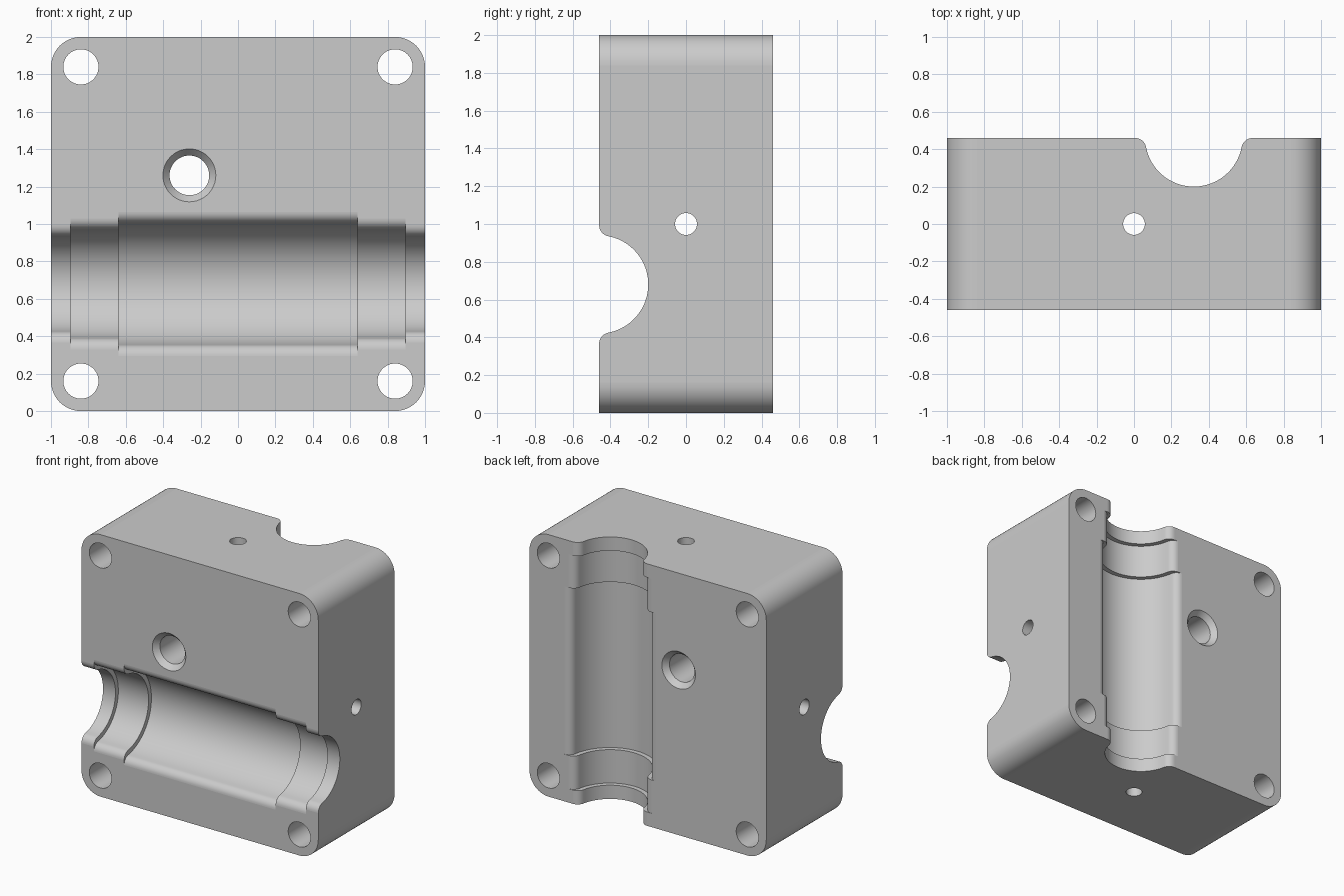
import bpy, bmesh
from math import sin, cos, atan2, pi, sqrt
from mathutils import Vector, Matrix

if "Cube" in bpy.data.objects:
    bpy.data.objects.remove(bpy.data.objects["Cube"])

X, Y, Z = Vector((1, 0, 0)), Vector((0, 1, 0)), Vector((0, 0, 1))
HALF_DEPTH = 0.46
LIP = 0.06

grey = bpy.data.materials.new("machined grey")
grey.use_nodes = True
colour = (0.6, 0.6, 0.6, 1)
grey.diffuse_color = colour
grey.node_tree.nodes["Principled BSDF"].inputs["Base Color"].default_value = colour


def prism(name, profile, half_length, centre, axes):
    """Extrude a 2D profile along the third axis, centred on a point."""
    across, depth, along = axes
    bm = bmesh.new()
    ends = []
    for s in (-half_length, half_length):
        ends.append([bm.verts.new(centre + across * a + depth * b + along * s)
                     for a, b in profile])
    low, high = ends
    bm.faces.new(low)
    bm.faces.new(high)
    n = len(profile)
    for i in range(n):
        j = (i + 1) % n
        bm.faces.new((low[i], low[j], high[j], high[i]))
    bmesh.ops.recalc_face_normals(bm, faces=bm.faces)
    mesh = bpy.data.meshes.new(name)
    bm.to_mesh(mesh)
    bm.free()
    mesh.materials.append(grey)
    obj = bpy.data.objects.new(name, mesh)
    bpy.context.collection.objects.link(obj)
    return obj


def arc(cx, cy, r, start, end, steps):
    return [(cx + r * cos(start + (end - start) * i / steps),
             cy + r * sin(start + (end - start) * i / steps))
            for i in range(steps + 1)]


def circle(r, steps=48):
    return arc(0, 0, r, 0, 2 * pi, steps)[:-1]


def channel_profile(r):
    """Half round channel whose mouth flares out through rounded lips."""
    reach = sqrt(r * r + 2 * r * LIP)
    tilt = atan2(LIP, reach)
    lip = arc(reach, LIP, LIP, -pi / 2, -pi + tilt, 8)
    bowl = arc(0, 0, r, tilt, pi - tilt, 40)
    other_lip = [(-a, b) for a, b in reversed(lip)]
    return ([(reach, -0.05)] + lip + bowl[1:-1] + other_lip + [(-reach, -0.05)])


# Main block with rounded corners
corner = 0.16
outline = []
for k, (sx, sz) in enumerate(((1, 1), (-1, 1), (-1, -1), (1, -1))):
    outline += arc(sx * (1 - corner), sz * (1 - corner), corner,
                   k * pi / 2, (k + 1) * pi / 2, 12)
block = prism("channelled_block", outline, HALF_DEPTH, Z.copy(), (X, Z, Y))
cutters = []

# Stepped channels: across the front and up the back
front = (Vector((0, -HALF_DEPTH, 0.68)), (Z, Y, X))
back = (Vector((0.32, HALF_DEPTH, 1)), (X, -Y, Z))
for centre, axes in (front, back):
    for r, half in ((0.26, 1.1), (0.295, 0.895), (0.33, 0.64)):
        cutters.append(prism("channel_cutter", channel_profile(r), half, centre, axes))

# Corner bolt holes
for x in (-0.84, 0.84):
    for z in (0.16, 1.84):
        cutters.append(prism("bolt_cutter", circle(0.094), 0.6,
                             Vector((x, 0, z)), (X, Z, Y)))

# Narrow cross holes through the sides and through the top
cutters.append(prism("side_hole_cutter", circle(0.058), 1.2, Z.copy(), (Y, Z, X)))
cutters.append(prism("top_hole_cutter", circle(0.058), 1.2, Z.copy(), (X, Y, Z)))

# Main hole, countersunk on both faces
hole = Vector((-0.26, 0, 1.26))
cutters.append(prism("main_hole_cutter", circle(0.106), 0.6, hole, (X, Z, Y)))
for side in (-1, 1):
    sink = prism("countersink_cutter", circle(0.106), 0.04,
                 hole + Y * side * HALF_DEPTH, (X, Z, Y))
    for v in sink.data.vertices:
        if v.co.y * side > HALF_DEPTH:
            for i in (0, 2):
                v.co[i] = hole[i] + (v.co[i] - hole[i]) * 0.177 / 0.106
    cutters.append(sink)

# Apply all cuts
bpy.context.view_layer.objects.active = block
block.select_set(True)
for c in cutters:
    c.hide_render = True
    mod = block.modifiers.new("cut", "BOOLEAN")
    mod.operation = "DIFFERENCE"
    mod.solver = "EXACT"
    mod.object = c
    bpy.ops.object.modifier_apply(modifier=mod.name)
for c in cutters:
    bpy.data.objects.remove(c)

# Smooth curved walls, keep the broad faces flat
bpy.ops.object.shade_smooth_by_angle(angle=0.5)
for face in block.data.polygons:
    if face.area > 0.2:
        face.use_smooth = False
